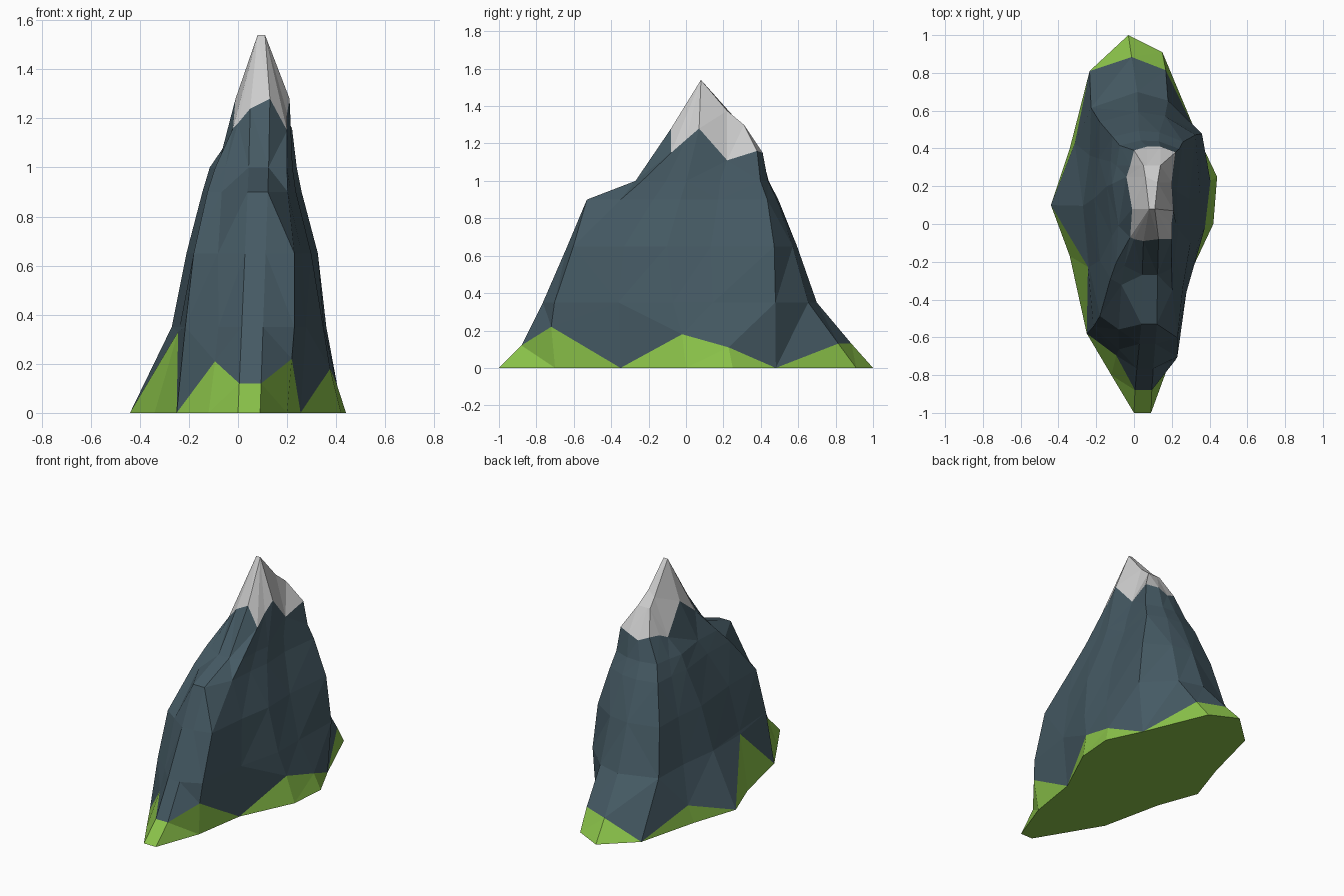
import bpy, bmesh

if "Cube" in bpy.data.objects:
    bpy.data.objects.remove(bpy.data.objects["Cube"])

# Spokes run around the mountain: base outline, grass height, snow line
BASE = [(0, -1), (.09, -1), (.2, -.7), (.255, -.35), (.42, 0), (.44, .25),
        (.33, .48), (.15, .91), (-.03, 1), (-.235, .81), (-.34, .4),
        (-.44, .1), (-.34, -.17), (-.25, -.58), (-.12, -.8)]
GRASS = [.12, .12, .22, 0, .18, .11, 0, .13, .13, 0, .12, 0, .33, 0, .21]
SNOW = [(.05, -.09, 1.24), (.13, -.08, 1.28), (.2, -.08, 1.15), (.2, 0, 1.22),
        (.21, .07, 1.28), (.2, .22, 1.11), (.22, .38, 1.16), (.14, .41, 1.15),
        (.07, .41, 1.12), (0, .39, 1.15), (-.02, .31, 1.14), (-.04, .25, 1.11),
        (-.01, .08, 1.28), (-.02, -.07, 1.16), (0, -.08, 1.18)]
# Sideways bulge of single spokes on the lower slopes
BULGE = {2: (0, -.09), 3: (.02, 0), 4: (0, .05), 6: (.05, .07), 7: (.02, 0),
         9: (-.09, .03), 10: (-.03, .06), 12: (-.04, -.03), 13: (-.055, 0)}
SWELL = [(0, 0), (.12, .8), (.2, 1), (.5, 1), (.9, .4), (1.1, 0)]
# Body size by height: z, left, right, front, back, front ridge
LEVELS = [(0, -.44, .44, -1, 1, -1), (.13, -.37, .405, -.87, .88, -.87),
          (.22, -.32, .385, -.82, .74, -.82),
          (.35, -.27, .365, -.765, .69, -.765), (.65, -.21, .315, -.61, .58, -.635),
          (.9, -.145, .25, -.34, .48, -.53), (1.0, -.115, .235, -.23, .43, -.27)]
RIDGE = [(.08, 1.54, .08, .11), (.19, 1.4, .07, .12), (.31, 1.3, .05, .14)]
N = len(BASE)


def lerp(a, b, t):
    return a + (b - a) * t


def sample(table, key):
    """Row of a table at key, with straight interpolation between rows."""
    for a, b in zip(table, table[1:]):
        if key <= b[0]:
            t = (key - a[0]) / (b[0] - a[0])
            return [lerp(p, q, t) for p, q in zip(a, b)]
    return list(table[-1])


def spoke(i, z):
    """Point of spoke i at height z: base shape blends into snow line shape."""
    _, left, right, front, back, nose = sample(LEVELS, z)
    (bx, by), (sx, sy, _) = BASE[i], SNOW[i]
    t = z / 1.15
    if i < 2:
        return (lerp(bx, sx, t), nose, z)
    u = lerp((bx + .44) / .88, (sx + .04) / .26, t)
    v = lerp((by + 1) / 2, (sy + .08) / .48, t)
    dx, dy = BULGE.get(i, (0, 0))
    s = sample(SWELL, z)[1]
    return (lerp(left, right, u) + dx * s, lerp(front, back, v) + dy * s, z)


def crest(p):
    """Nearest point on the narrow summit ridge."""
    y = min(max(p[1], .08), .31)
    _, z, left, right = sample(RIDGE, y)
    return (min(max(p[0], left), right), y, z)


def shell(name, rings, color, floor=False, cap=False):
    bm = bmesh.new()
    rows = [[bm.verts.new(p) for p in ring] for ring in rings]
    for lo, hi in zip(rows, rows[1:]):
        for i in range(N):
            j = (i + 1) % N
            bm.faces.new((lo[i], lo[j], hi[j], hi[i]))
    if floor:
        bm.faces.new(rows[0][::-1])
    if cap:
        bm.faces.new(rows[-1])
    bmesh.ops.remove_doubles(bm, verts=bm.verts, dist=.0005)
    bmesh.ops.triangulate(bm, faces=[f for f in bm.faces if len(f.verts) == 4 or cap])
    mesh = bpy.data.meshes.new(name)
    bm.to_mesh(mesh)
    bm.free()
    mat = bpy.data.materials.new(name + "_color")
    mat.diffuse_color = (*color, 1)
    mat.use_nodes = True
    mat.node_tree.nodes["Principled BSDF"].inputs["Base Color"].default_value = mat.diffuse_color
    mesh.materials.append(mat)
    bpy.context.collection.objects.link(bpy.data.objects.new(name, mesh))


base = [(x, y, 0) for x, y in BASE]
grass_line = [spoke(i, GRASS[i]) if GRASS[i] else base[i] for i in range(N)]
rock = [[spoke(i, z) for i in range(N)] for z in (.35, .65, .9, 1.0)]

# Grass skirt with closed underside
shell("grass_foot", [base, grass_line], (.258, .546, .068), floor=True)
# Rock slopes
shell("rock_slopes", [grass_line, *rock, SNOW], (.06, .102, .127))
# Snow cap up to the summit ridge
shell("snow_cap", [SNOW, [crest(p) for p in SNOW]], (.509, .509, .509), cap=True)
